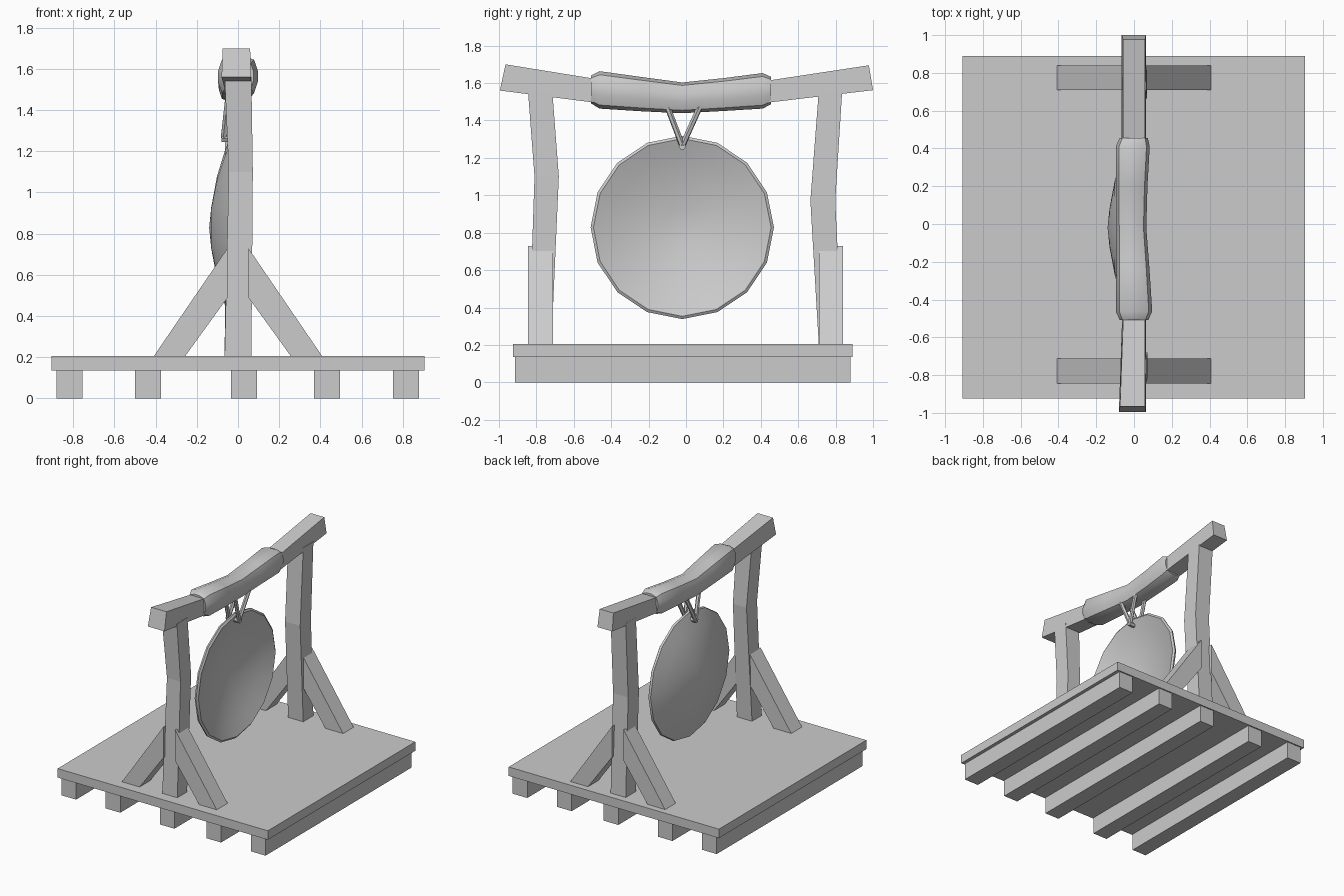
import bpy, bmesh, math
from mathutils import Vector

if "Cube" in bpy.data.objects:
    bpy.data.objects.remove(bpy.data.objects["Cube"])

grey = bpy.data.materials.new("plain_grey")
grey.diffuse_color = (0.6, 0.6, 0.6, 1)
grey.use_nodes = True
grey.node_tree.nodes["Principled BSDF"].inputs["Base Color"].default_value = grey.diffuse_color


def finish(name, bm, smooth=None):
    bmesh.ops.recalc_face_normals(bm, faces=bm.faces[:])
    me = bpy.data.meshes.new(name)
    bm.to_mesh(me)
    bm.free()
    me.materials.append(grey)
    ob = bpy.data.objects.new(name, me)
    bpy.context.collection.objects.link(ob)
    if smooth:
        me.polygons.foreach_set("use_smooth", [True] * len(me.polygons))
        me.set_sharp_from_angle(angle=math.radians(smooth))
    return ob


def loft(name, rings, smooth=None):
    """Skin a list of equal-length point rings and cap both ends."""
    bm = bmesh.new()
    vs = [[bm.verts.new(p) for p in r] for r in rings]
    n = len(vs[0])
    for a, b in zip(vs, vs[1:]):
        for i in range(n):
            j = (i + 1) % n
            bm.faces.new((a[i], a[j], b[j], b[i]))
    bm.faces.new(vs[0])
    bm.faces.new(vs[-1])
    return finish(name, bm, smooth)


def box(name, x0, x1, y0, y1, z0, z1):
    return loft(name, [[(x0, y0, z), (x1, y0, z), (x1, y1, z), (x0, y1, z)]
                       for z in (z0, z1)])


def rod(name, a, b, r, sides=6):
    a, b = Vector(a), Vector(b)
    q = (b - a).to_track_quat('Z', 'Y')
    circle = [Vector((r * math.cos(t), r * math.sin(t), 0))
              for t in (2 * math.pi * i / sides for i in range(sides))]
    return loft(name, [[p + q @ c for c in circle] for p in (a, b)], 40)


# Pallet base: deck and runners
box("deck", -0.907, 0.905, -0.925, 0.89, 0.135, 0.205)
for x in (-0.818, -0.437, 0.03, 0.432, 0.815):
    box("runner", x - 0.063, x + 0.063, -0.915, 0.88, 0, 0.135)

# Bent posts: (z, x0, x1, y0, y1) per section
posts = {
    "front_post": [(0.2, -0.065, 0.065, -0.84, -0.72),
                   (1.1, -0.045, 0.072, -0.81, -0.68),
                   (1.56, -0.065, 0.065, -0.845, -0.715)],
    "back_post": [(0.2, -0.065, 0.065, 0.71, 0.835),
                  (0.97, -0.06, 0.07, 0.665, 0.798),
                  (1.56, -0.065, 0.065, 0.71, 0.835)],
}
for name, secs in posts.items():
    loft(name, [[(x0, y0, z), (x1, y0, z), (x1, y1, z), (x0, y1, z)]
                for z, x0, x1, y0, y1 in secs])

# Slanted braces on both sides of each post
for y0, y1 in ((-0.845, -0.712), (0.71, 0.84)):
    for s in (-1, 1):
        side = [(0.26, 0.2), (0.412, 0.2), (0.05, 0.73), (0.05, 0.49)]
        loft("brace", [[(s * x, y, z) for x, z in side] for y in (y0, y1)])

# Sagging top beam: (y at bottom, y at top, z bottom, z top, x0, x1)
beam = [(-0.995, -0.965, 1.56, 1.70, -0.08, 0.063),
        (-0.5, -0.5, 1.497, 1.625, -0.063, 0.063),
        (-0.02, -0.02, 1.455, 1.585, -0.06, 0.05),
        (0.45, 0.45, 1.497, 1.615, -0.065, 0.063),
        (1.0, 0.978, 1.562, 1.695, -0.065, 0.063)]
loft("top_beam", [[(x0, yb, z0), (x1, yb, z0), (x1 - 0.004, yt, z1), (x0 + 0.006, yt, z1)]
                  for yb, yt, z0, z1, x0, x1 in beam])

# Cloth wrap: rounded square sections along the beam (y, z0, z1, x0, x1)
wrap = [(-0.507, 1.492, 1.64, -0.075, 0.075),
        (-0.462, 1.465, 1.662, -0.095, 0.095),
        (-0.23, 1.45, 1.63, -0.092, 0.08),
        (-0.02, 1.44, 1.602, -0.092, 0.064),
        (0.2, 1.452, 1.625, -0.093, 0.07),
        (0.41, 1.465, 1.652, -0.095, 0.082),
        (0.455, 1.488, 1.632, -0.075, 0.072)]
rings = []
for y, z0, z1, x0, x1 in wrap:
    ring = []
    for i in range(12):
        t = 2 * math.pi * (i + 0.5) / 12
        c, s = math.cos(t), math.sin(t)
        k = 1.02 * (abs(c) ** 3.2 + abs(s) ** 3.2) ** (-1 / 3.2)
        ring.append(((x0 + x1) / 2 + k * c * (x1 - x0) / 2, y,
                     (z0 + z1) / 2 + k * s * (z1 - z0) / 2))
    rings.append(ring)
loft("cloth_wrap", rings, 40)

# Gong: a 16-sided thin dish, revolved from a (radius, x) profile
profile = [(0.0, -0.14), (0.1, -0.13), (0.25, -0.102), (0.38, -0.062), (0.485, -0.02),
           (0.49, -0.005), (0.475, 0.005), (0.38, -0.032), (0.25, -0.072), (0.1, -0.1), (0.0, -0.108)]
bm = bmesh.new()
cy, cz, n = -0.02, 0.828, 16
loops = []
for r, x in profile:
    if r == 0:
        loops.append([bm.verts.new((x, cy, cz))] * n)
    else:
        loops.append([bm.verts.new((x, cy + r * math.cos(2 * math.pi * i / n),
                                    cz + r * math.sin(2 * math.pi * i / n))) for i in range(n)])
for a, b in zip(loops, loops[1:]):
    for i in range(n):
        j = (i + 1) % n
        quad = list(dict.fromkeys((a[i], a[j], b[j], b[i])))
        bm.faces.new(quad)
finish("gong", bm, 35)

# Hanging cords: a V on each side, joined through the gong rim
for s in (-1, 1):
    knot_x = 0.022 if s > 0 else -0.068
    for y in (-0.1, 0.075):
        rod("cord", (s * 0.045, y, 1.475), (knot_x, -0.02, 1.265), 0.016)
rod("cord_link", (-0.08, -0.02, 1.262), (0.034, -0.02, 1.262), 0.019)
